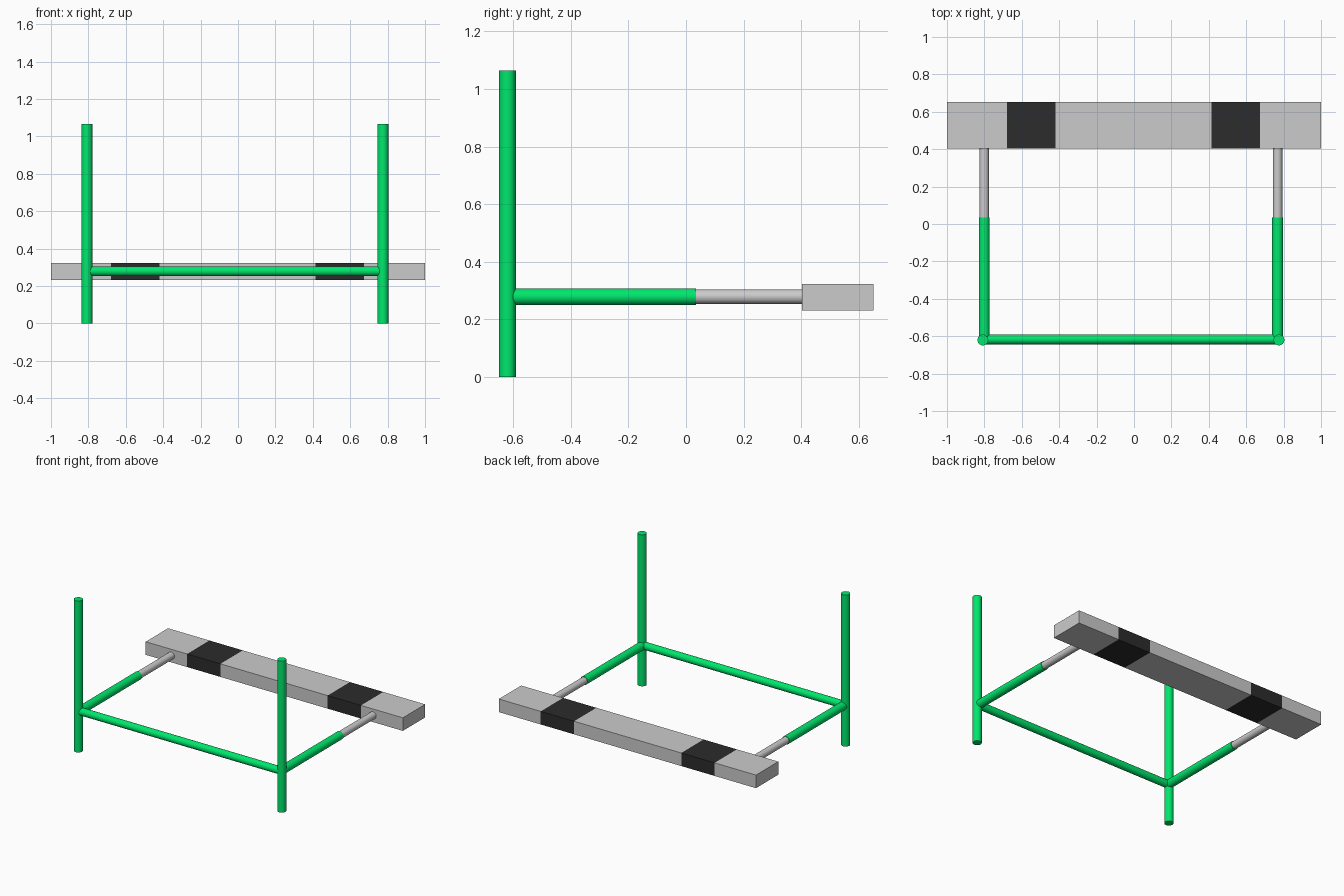
import bpy
from mathutils import Vector
from math import radians

if "Cube" in bpy.data.objects:
    bpy.data.objects.remove(bpy.data.objects["Cube"])


def material(name, color):
    m = bpy.data.materials.new(name)
    m.diffuse_color = color
    m.use_nodes = True
    m.node_tree.nodes["Principled BSDF"].inputs["Base Color"].default_value = m.diffuse_color
    return m


GREEN = material("green_paint", (0.0, 0.8, 0.15, 1))
BLACK = material("black_stripe", (0.025, 0.025, 0.025, 1))


def rod(name, start, end, radius, mat=None):
    """Smooth capped cylinder between two points."""
    a, b = Vector(start), Vector(end)
    bpy.ops.mesh.primitive_cylinder_add(
        vertices=32, radius=radius, depth=(b - a).length, location=(a + b) / 2)
    ob = bpy.context.object
    ob.name = name
    ob.rotation_mode = 'QUATERNION'
    ob.rotation_quaternion = (b - a).to_track_quat('Z', 'Y')
    bpy.ops.object.shade_smooth_by_angle(angle=radians(40))
    if mat:
        ob.data.materials.append(mat)
    return ob


def block(name, x0, x1, mat=None):
    """One section of the bumper beam."""
    bpy.ops.mesh.primitive_cube_add(size=1, location=((x0 + x1) / 2, 0.527, 0.277))
    ob = bpy.context.object
    ob.name = name
    ob.scale = (x1 - x0, 0.248, 0.092)
    if mat:
        ob.data.materials.append(mat)
    return ob


BAR_Z = 0.279
FRONT_Y = -0.62

# upright posts, sleeve arms and sliding inner rods on each side
for side, post_x, arm_x in (("left", -0.808, -0.801), ("right", 0.775, 0.768)):
    rod(f"{side}_post", (post_x, FRONT_Y, 0), (post_x, FRONT_Y, 1.065), 0.029, GREEN)
    rod(f"{side}_sleeve_arm", (arm_x, -0.605, BAR_Z), (arm_x, 0.035, BAR_Z), 0.029, GREEN)
    rod(f"{side}_inner_rod", (arm_x, 0.0, BAR_Z), (arm_x, 0.42, BAR_Z), 0.025)

# crossbar joining the posts
rod("crossbar", (-0.79, -0.617, BAR_Z), (0.757, -0.617, BAR_Z), 0.026, GREEN)

# beam with alternating plain and black sections
cuts = [-1.0, -0.678, -0.419, 0.415, 0.674, 1.0]
for i, (x0, x1) in enumerate(zip(cuts, cuts[1:])):
    if i % 2:
        block(f"beam_stripe_{i // 2 + 1}", x0, x1, BLACK)
    else:
        block(f"beam_section_{i // 2 + 1}", x0, x1)
